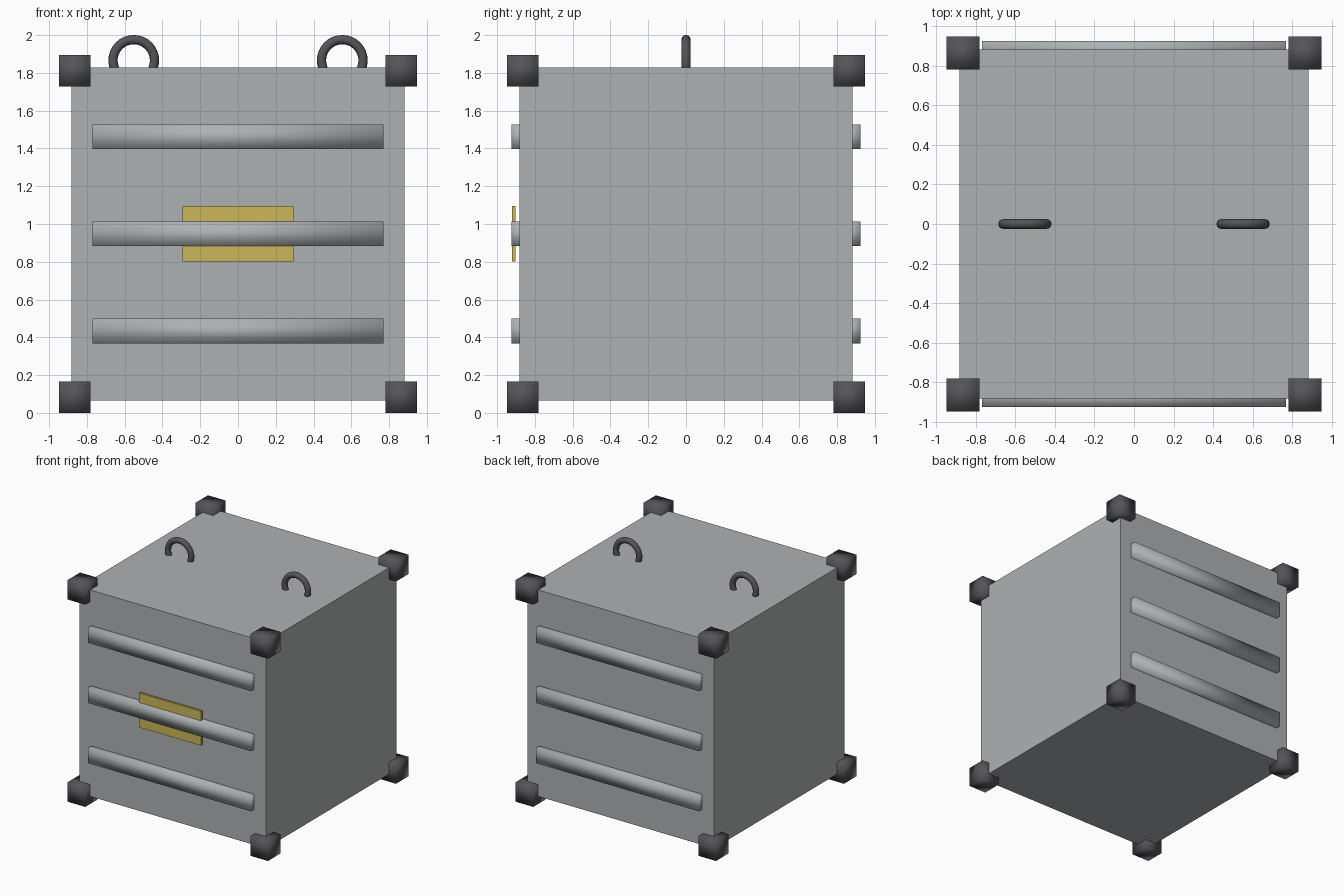
import bpy
from math import pi

if "Cube" in bpy.data.objects:
    bpy.data.objects.remove(bpy.data.objects["Cube"])


def material(name, rgb):
    m = bpy.data.materials.new(name)
    m.diffuse_color = (*rgb, 1)
    m.use_nodes = True
    m.node_tree.nodes["Principled BSDF"].inputs["Base Color"].default_value = m.diffuse_color
    return m


DARK = material("dark_metal", (0.09, 0.09, 0.1))
GREY = material("panel_grey", (0.42, 0.44, 0.45))
YELLOW = material("label_yellow", (0.6, 0.47, 0.1))


def finish(name, mat, smooth):
    ob = bpy.context.object
    ob.name = name
    ob.data.materials.append(mat)
    if smooth:
        bpy.ops.object.shade_smooth()
    return ob


def box(name, centre, size, mat, smooth=False):
    bpy.ops.mesh.primitive_cube_add(size=1, location=centre)
    bpy.context.object.scale = size
    bpy.ops.object.transform_apply(location=False, rotation=False, scale=True)
    return finish(name, mat, smooth)


MID = 0.9475  # height of the crate centre

# Crate body
box("crate_body", (0, 0, MID), (1.764, 1.764, 1.764), GREY)

# Corner blocks, smooth shaded cubes
for sx in (-1, 1):
    for sy in (-1, 1):
        for sz in (-1, 1):
            box("corner_block", (sx * 0.864, sy * 0.864, MID + sz * 0.864),
                (0.167, 0.167, 0.167), DARK, True)

# Ribs across the front and back
for sy in (-1, 1):
    for k in (-1, 0, 1):
        box("side_rib", (0, sy * 0.882, MID + k * 0.514),
            (1.54, 0.086, 0.13), GREY, True)

# Label plate behind the middle front rib
box("label_plate", (0, -0.911, MID), (0.588, 0.018, 0.294), YELLOW)

# Lifting rings sunk into the lid
for sx in (-1, 1):
    bpy.ops.mesh.primitive_torus_add(
        location=(sx * 0.552, 0, 1.866), rotation=(pi / 2, 0, 0),
        major_radius=0.11, minor_radius=0.0245,
        major_segments=32, minor_segments=12)
    finish("lifting_ring", DARK, True)
